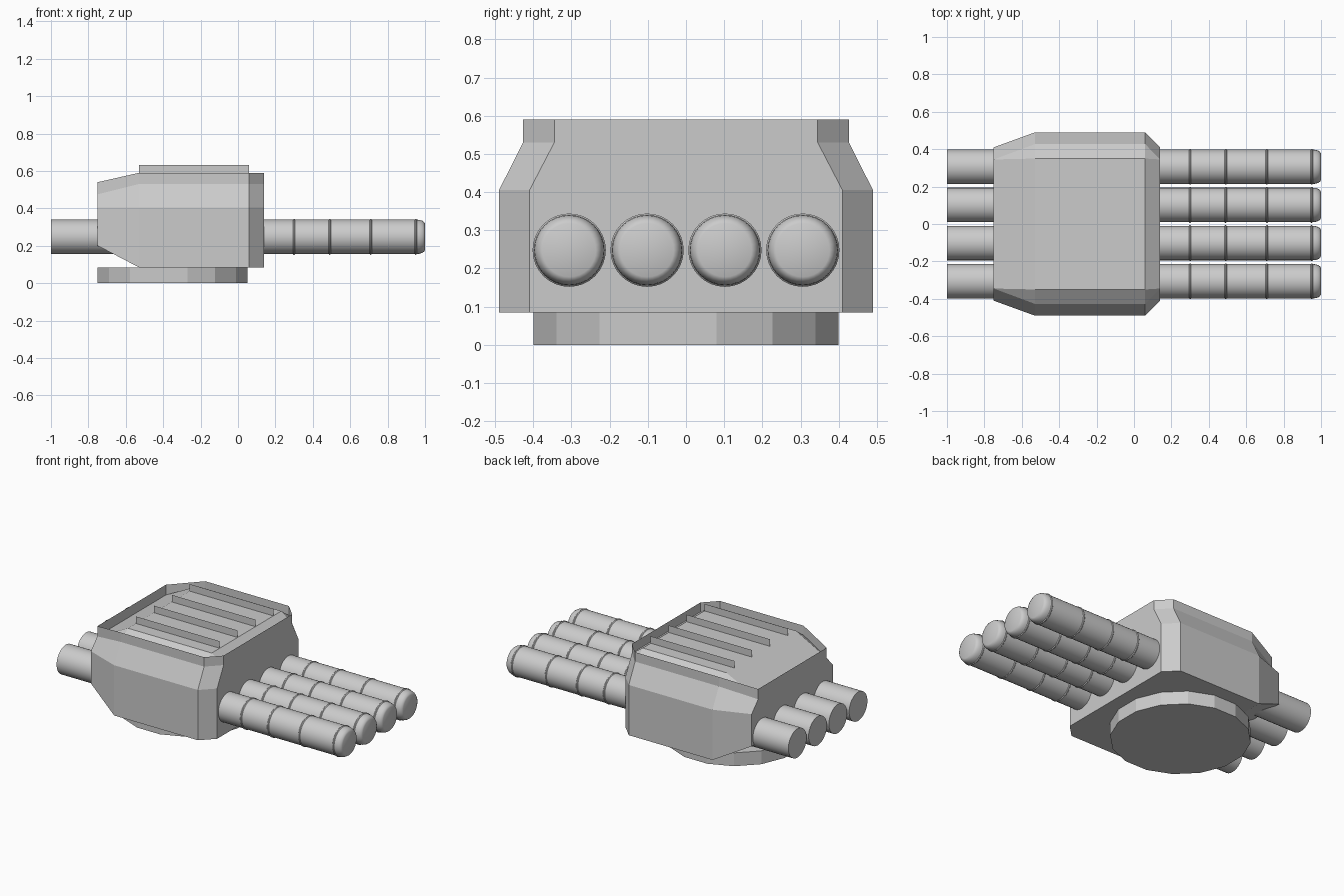
import bpy, bmesh, math

if "Cube" in bpy.data.objects:
    bpy.data.objects.remove(bpy.data.objects["Cube"])


def make_object(name, verts, faces, smooth=False):
    mesh = bpy.data.meshes.new(name)
    mesh.from_pydata(verts, [], faces)
    bm = bmesh.new()
    bm.from_mesh(mesh)
    bmesh.ops.recalc_face_normals(bm, faces=bm.faces)
    bm.to_mesh(mesh)
    bm.free()
    ob = bpy.data.objects.new(name, mesh)
    bpy.context.collection.objects.link(ob)
    if smooth:
        bpy.ops.object.select_all(action='DESELECT')
        ob.select_set(True)
        bpy.context.view_layer.objects.active = ob
        bpy.ops.object.shade_smooth_by_angle(angle=math.radians(35))
    return ob


def loft_faces(n, count):
    return [(r * n + i, r * n + (i + 1) % n, (r + 1) * n + (i + 1) % n, (r + 1) * n + i)
            for r in range(count - 1) for i in range(n)]


def outline(inner, outer, z_rear, z):
    """Chamfered housing outline at one level, mirrored in y."""
    half = [(-.75, -inner, z_rear), (-.53, -outer, z), (.06, -outer, z), (.14, -inner, z)]
    return half + [(x, -y, h) for x, y, h in reversed(half)]


# Housing shell, its top band standing up as a thin rim
lip = outline(.345, .427, .475, .53)
levels = [outline(.41, .49, .20, .085), outline(.41, .49, .405, .405),
          lip, outline(.345, .427, .54, .59)]
make_object("housing", [v for level in levels for v in level],
            loft_faces(8, 4) + [(0, 1, 6, 7), (1, 2, 3, 4, 5, 6)])

# Raised roof panel sloping down to the foot of the rim
z_roof = .587
plateau = [(-.53, -.35, z_roof), (.06, -.35, z_roof), (.06, .35, z_roof), (-.53, .35, z_roof)]
make_object("roof_panel", lip + plateau,
            [(0, 1, 8), (1, 2, 9, 8), (2, 3, 9), (3, 4, 10, 9), (4, 5, 10),
             (5, 6, 11, 10), (6, 7, 11), (7, 0, 8, 11), (8, 9, 10, 11)])

# Thin upright roof fins
for k, y in enumerate((-.27, -.09, .09, .27)):
    make_object(f"roof_fin_{k + 1}",
                [(-.53, y, z_roof), (.06, y, z_roof), (.06, y, .632), (-.53, y, .632)],
                [(0, 1, 2, 3)])

# Turntable base
n = 16
base = [(-.35 + .408 * math.cos((i + .5) * math.tau / n),
         .408 * math.sin((i + .5) * math.tau / n), z)
        for z in (0, .085) for i in range(n)]
make_object("turntable_base", base,
            loft_faces(n, 2) + [tuple(range(n)), tuple(range(n, 2 * n))])

# Tubes with small raised bands and rounded muzzles
profile = [(-1, .092)]
for x in (.30, .49, .71, .95):
    profile += [(x - .006, .092), (x - .002, .096), (x + .002, .096), (x + .006, .092)]
profile += [(.97, .0905), (.985, .086), (.995, .079), (1, .070)]
seg = 32
for k, y in enumerate((-.306, -.102, .102, .306)):
    verts = [(x, y + r * math.cos(i * math.tau / seg), .248 + r * math.sin(i * math.tau / seg))
             for x, r in profile for i in range(seg)]
    last = (len(profile) - 1) * seg
    make_object(f"launch_tube_{k + 1}", verts,
                loft_faces(seg, len(profile)) + [tuple(range(seg)), tuple(range(last, last + seg))],
                smooth=True)
